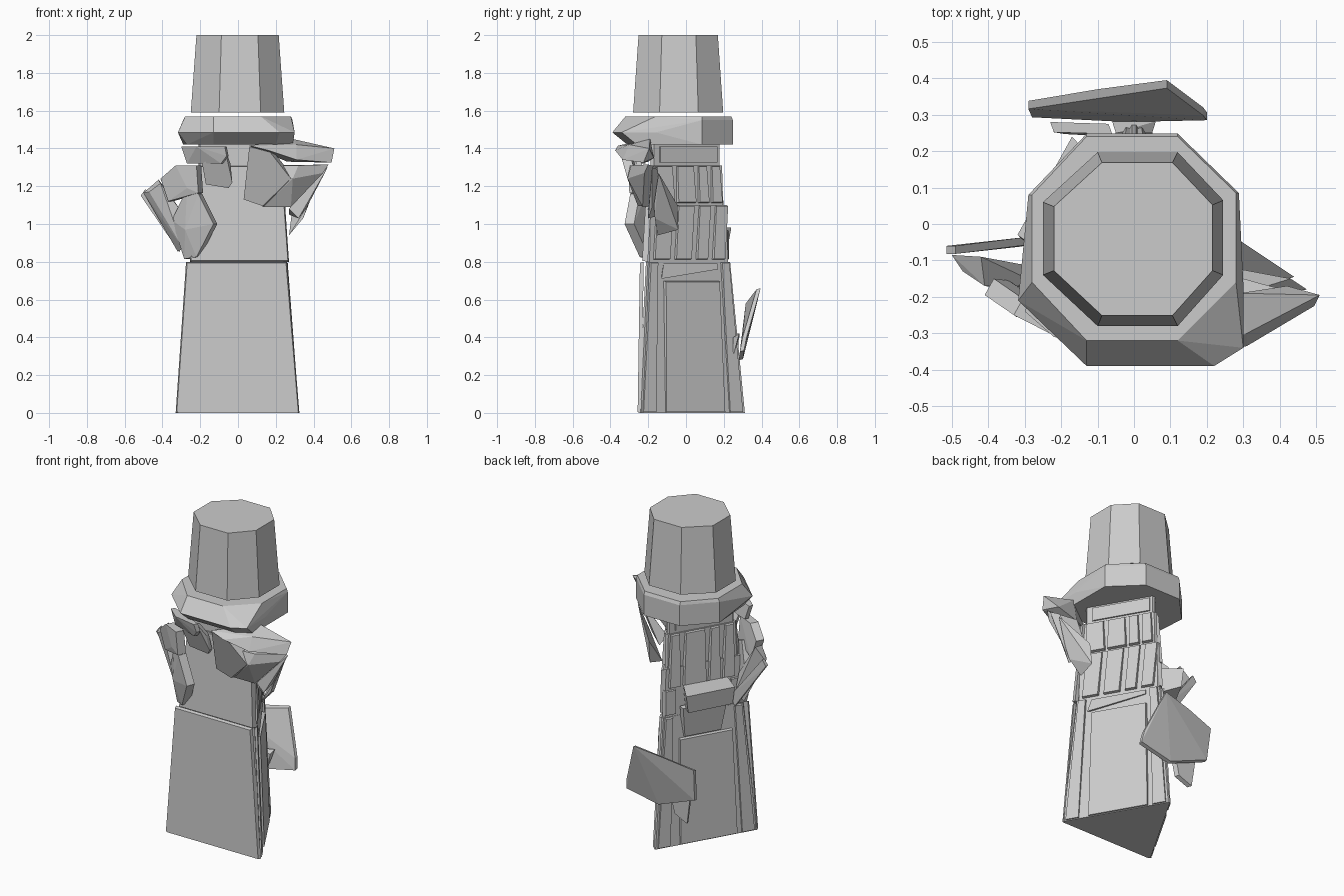
import bpy, bmesh
from math import cos, sin, radians
from mathutils import Vector

CENTRE = Vector((0, -0.06, 0))


def hull(name, pts, push=None):
    """Faceted solid around a few points, optionally thickened by a push vector."""
    pts = [Vector(p) for p in pts]
    if push:
        pts += [p + Vector(push) for p in pts]
    bm = bmesh.new()
    for p in pts:
        bm.verts.new(p)
    res = bmesh.ops.convex_hull(bm, input=bm.verts)
    loose = {e for e in res['geom_interior'] + res['geom_unused']
             if isinstance(e, bmesh.types.BMVert) and e.is_valid}
    bmesh.ops.delete(bm, geom=list(loose), context='VERTS')
    bmesh.ops.dissolve_limit(bm, angle_limit=radians(4), verts=bm.verts, edges=bm.edges)
    bmesh.ops.recalc_face_normals(bm, faces=bm.faces)
    me = bpy.data.meshes.new(name)
    bm.to_mesh(me)
    bm.free()
    ob = bpy.data.objects.new(name, me)
    bpy.context.collection.objects.link(ob)
    return ob


def on_face(n, u, z, r):
    """Point on a side of the triangular body: normal angle n, offset u, inradius r."""
    a = radians(n)
    return CENTRE + Vector((cos(a) * r - sin(a) * u, sin(a) * r + cos(a) * u, z))


def tier(name, z0, r0, z1, r1, cut=0.02):
    """Triangular prism with blunted corners."""
    pts = [on_face(n, s * (r * 1.732 - cut), z, r)
           for n in (-90, 30, 150) for z, r in ((z0, r0), (z1, r1)) for s in (-1, 1)]
    return hull(name, pts)


def panel(name, n, low, high, bevel=0.006, thick=0.03):
    """Raised slab; low/high = (u0, u1, z, r)."""
    pts = []
    for (u0, u1, z, r), dz in ((low, bevel), (high, -bevel)):
        pts += [on_face(n, u0, z, r - thick), on_face(n, u1, z, r - thick),
                on_face(n, u0 + bevel, z + dz, r), on_face(n, u1 - bevel, z + dz, r)]
    return hull(name, pts)


# Triangular body in stepped tiers
tier("robe_core", 0, 0.191, 0.8, 0.152, 0.012)
tier("waist_core", 0.8, 0.15, 1.1, 0.146)
tier("chest_core", 1.1, 0.137, 1.31, 0.134)
tier("neck_core", 1.31, 0.127, 1.42, 0.127)

# Robe panels on the three sides
panel("robe_front", -90, (-0.33, 0.325, 0, 0.196), (-0.275, 0.26, 0.8, 0.184), 0.006, 0.02)
for n, top, tag in ((30, 0.7, "right"), (150, 0.66, "left")):
    panel("robe_panel_" + tag, n, (-0.17, 0.20, 0, 0.2), (-0.16, 0.18, top, 0.177))
    for s in (-1, 1):
        u = sorted((s * 0.22, s * 0.31))
        v = sorted((s * 0.19, s * 0.245))
        panel("robe_edge_" + tag, n, (*u, 0, 0.198), (*v, 0.8, 0.166))
# Sloping ledge over the right robe panel
hull("robe_ledge", [on_face(30, -0.18, 0.71, 0.172), on_face(30, -0.16, 0.79, 0.16),
                    on_face(30, 0.17, 0.79, 0.16), on_face(30, 0.17, 0.76, 0.165),
                    on_face(30, -0.16, 0.72, 0.13), on_face(30, 0.17, 0.77, 0.13)])

# Upper body slabs
panel("chest_front", -90, (-0.255, 0.27, 0.8, 0.172), (-0.215, 0.235, 1.31, 0.143))
for u0, u1 in ((-0.22, -0.1), (-0.09, 0.03), (0.04, 0.13), (0.14, 0.235)):
    panel("waist_right", 30, (u0, u1 - 0.015, 0.81, 0.166), (u0 + 0.02, u1 + 0.008, 1.1, 0.156))
for u0, u1 in ((-0.2, -0.08), (-0.07, 0.05), (0.06, 0.13), (0.14, 0.21)):
    panel("chest_right", 30, (u0, u1, 1.11, 0.155), (u0, u1 - 0.01, 1.31, 0.144))
for u0, u1 in ((-0.22, -0.14), (-0.13, 0.02), (0.03, 0.11), (0.12, 0.2)):
    panel("chest_left", 150, (u0, u1, 0.98, 0.167), (u0 + 0.02, u1, 1.31, 0.148))
panel("waist_left", 150, (-0.13, 0.11, 0.66, 0.17), (-0.15, 0.14, 0.86, 0.19))
for s in (-1, 1):
    u = sorted((s * 0.17, s * 0.245))
    panel("waist_left_edge", 150, (*u, 0.81, 0.162), (*u, 0.97, 0.159))
for n in (30, 150):
    panel("neck_panel", n, (-0.17, 0.19, 1.32, 0.134), (-0.17, 0.19, 1.415, 0.134))

# Ledge jutting from the left side
hull("side_ledge", [(-0.17, 0.24, 0.98), (-0.32, -0.03, 0.98), (-0.17, 0.22, 0.87),
                    (-0.305, -0.03, 0.87), (-0.08, 0.14, 0.99), (-0.22, -0.1, 0.99),
                    (-0.08, 0.12, 0.84), (-0.22, -0.12, 0.84)])

# Floating plates behind the body
hull("back_plate", [(0.09, 0.395, 0.66), (-0.1, 0.37, 0.628), (-0.29, 0.338, 0.585),
                    (-0.28, 0.315, 0.385), (-0.02, 0.302, 0.285), (0.2, 0.307, 0.33),
                    (0.19, 0.32, 0.4)], (0, -0.022, -0.006))
hull("back_shard", [(-0.23, 0.28, 0.42), (-0.07, 0.275, 0.4),
                    (-0.11, 0.27, 0.24), (-0.2, 0.275, 0.2)], (0.01, -0.028, 0))
hull("back_shard_small", [(-0.06, 0.282, 0.4), (0.06, 0.282, 0.42), (0.03, 0.25, 0.3),
                          (-0.03, 0.25, 0.3), (0.05, 0.25, 0.4), (-0.05, 0.25, 0.4)])

# Left shoulder plates, fanned outward
hull("left_outer_plate", [(-0.515, -0.06, 1.15), (-0.49, -0.06, 1.185), (-0.29, -0.035, 0.92),
                          (-0.31, -0.04, 0.85)], (0, -0.022, 0))
hull("left_middle_plate", [(-0.5, -0.085, 1.165), (-0.42, -0.09, 1.235), (-0.41, -0.17, 1.215),
                           (-0.29, -0.19, 0.87), (-0.32, -0.12, 0.855), (-0.26, -0.12, 0.9),
                           (-0.47, -0.13, 1.17), (-0.25, -0.17, 1.0)])
hull("left_upper_plate", [(-0.41, -0.195, 1.24), (-0.33, -0.25, 1.31), (-0.22, -0.306, 1.31),
                          (-0.21, -0.3, 1.165), (-0.27, -0.275, 1.19), (-0.37, -0.2, 1.12)],
     (0.025, 0.045, 0))
hull("left_lower_plate", [(-0.27, -0.25, 1.19), (-0.21, -0.295, 1.16), (-0.13, -0.325, 1.0),
                          (-0.22, -0.245, 0.825), (-0.285, -0.2, 0.815), (-0.35, -0.17, 1.02),
                          (-0.28, -0.25, 0.97)], (0.02, 0.05, 0))

# Right shoulder plates
hull("right_top_plate", [(0.29, -0.19, 1.45), (0.51, -0.195, 1.40), (0.495, -0.225, 1.325),
                         (0.31, -0.3, 1.42), (0.06, -0.36, 1.415), (0.16, -0.375, 1.39),
                         (0.31, -0.335, 1.34), (0.42, -0.17, 1.35), (0.26, -0.2, 1.33)])
hull("right_front_block", [(0.06, -0.35, 1.41), (0.17, -0.35, 1.38), (0.28, -0.31, 1.24),
                           (0.13, -0.255, 1.095), (0.03, -0.26, 1.13)], (0.02, 0.05, 0))
hull("right_middle_block", [(0.17, -0.3, 1.31), (0.48, -0.2, 1.315), (0.45, -0.22, 1.27),
                            (0.28, -0.23, 1.09), (0.13, -0.23, 1.09), (0.29, -0.31, 1.24),
                            (0.32, -0.29, 1.31), (0.3, -0.15, 1.3), (0.2, -0.16, 1.1)])
hull("right_wedge", [(0.475, -0.18, 1.3), (0.43, -0.15, 1.29), (0.365, -0.18, 1.09),
                     (0.32, -0.2, 1.03), (0.27, -0.2, 1.08), (0.27, -0.12, 1.05)])
hull("right_thin_wedge", [(0.44, -0.145, 1.27), (0.37, -0.17, 1.1), (0.29, -0.045, 1.1),
                          (0.28, -0.04, 0.97), (0.27, -0.15, 0.94), (0.345, -0.165, 1.03)])

# Small shards under the brim at the front
hull("face_shard_upper", [(-0.30, -0.24, 1.41), (-0.07, -0.34, 1.41), (-0.06, -0.33, 1.36),
                          (-0.09, -0.31, 1.32), (-0.27, -0.24, 1.32), (-0.22, -0.31, 1.41)],
     (0.01, 0.025, 0))
hull("face_shard_lower", [(-0.19, -0.28, 1.32), (-0.07, -0.31, 1.40), (-0.04, -0.26, 1.32),
                          (-0.03, -0.24, 1.22), (-0.05, -0.23, 1.19), (-0.17, -0.24, 1.21)],
     (0, 0.025, 0))

# Hat brim with a longer front
brim_top = [(-0.13, 0.24), (0.12, 0.24), (0.28, 0.085), (0.28, -0.16),
            (0.12, -0.32), (-0.13, -0.32), (-0.28, -0.16), (-0.28, 0.08)]
brim_rim = [(-0.13, -0.39), (0.22, -0.39), (0.3, -0.34), (0.3, -0.16), (-0.318, -0.21)]
brim_low = [(-0.13, 0.248), (0.12, 0.248), (0.288, 0.085), (0.29, -0.26),
            (0.2, -0.31), (-0.13, -0.31), (-0.27, -0.19), (-0.29, 0.08)]
hull("hat_brim", [(x, y, 1.57) for x, y in brim_top] + [(x, y, 1.485) for x, y in brim_rim]
     + [(x, y, 1.42) for x, y in brim_low]
     + [(*brim_low[i], 1.55) for i in (0, 1, 2, 7)])

# Tapered eight-sided crown, floating just over the brim
crown = [(-0.1, -0.28), (0.12, -0.28), (0.245, -0.14), (0.245, 0.065),
         (0.12, 0.197), (-0.1, 0.197), (-0.25, 0.06), (-0.25, -0.14)]
hull("hat_crown", [(x, y, 1.59) for x, y in crown]
     + [(x * 0.88, -0.04 + (y + 0.04) * 0.88, 2.0) for x, y in crown])
